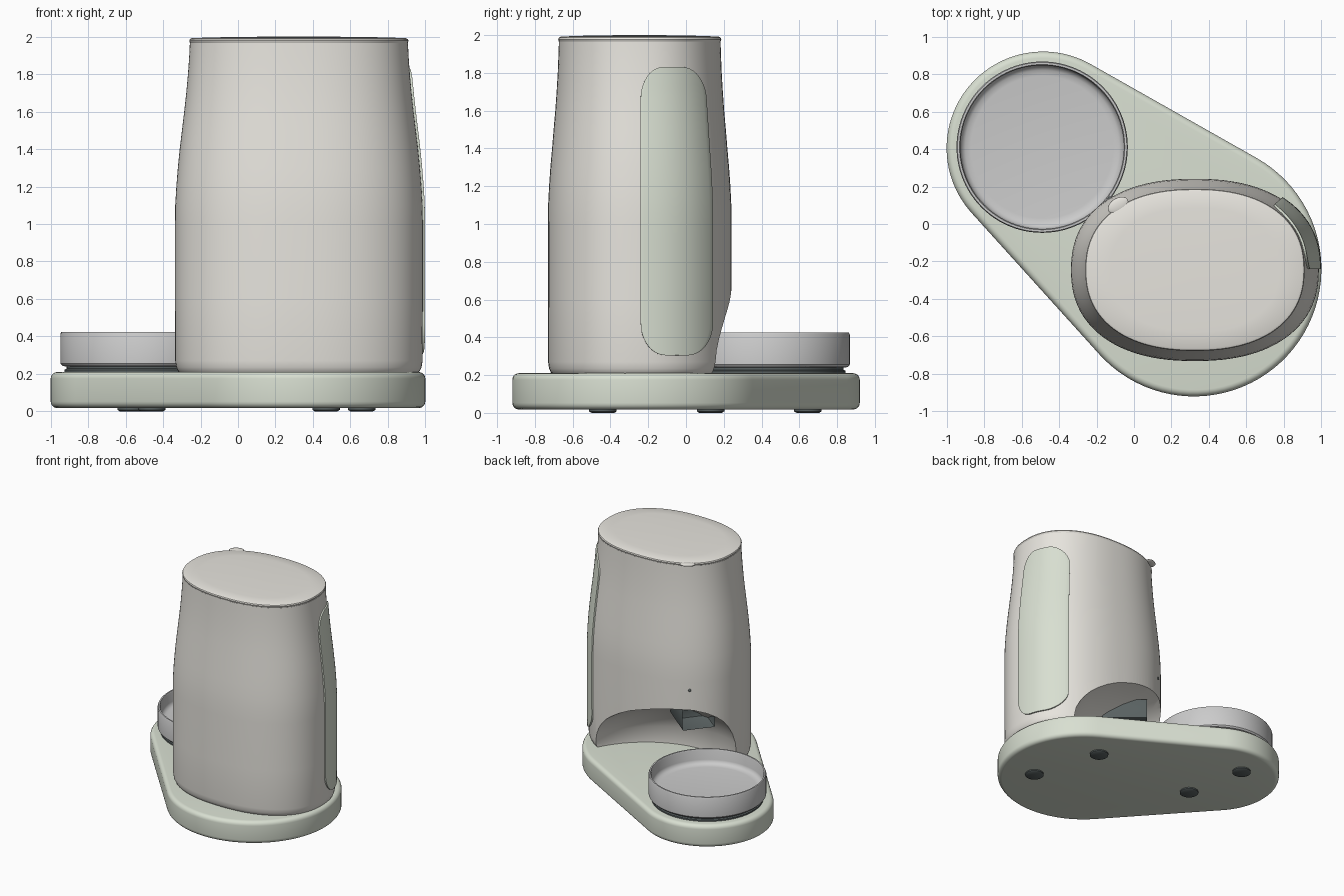
import bpy, bmesh
from math import sin, cos, pi, atan2, asin, hypot, radians
from mathutils import Matrix, Vector

if "Cube" in bpy.data.objects:
    bpy.data.objects.remove(bpy.data.objects["Cube"])


def material(name, r, g, b):
    m = bpy.data.materials.new(name)
    m.diffuse_color = (r, g, b, 1)
    m.use_nodes = True
    m.node_tree.nodes["Principled BSDF"].inputs["Base Color"].default_value = m.diffuse_color
    return m


BEIGE = material("warm_beige", 0.80, 0.78, 0.73)
GREEN = material("sage_green", 0.69, 0.74, 0.64)
STEEL = material("steel_grey", 0.62, 0.62, 0.63)
DARK = material("dark_rubber", 0.10, 0.12, 0.12)


def finish(name, bm, mat, bevel=0, segs=4):
    bmesh.ops.recalc_face_normals(bm, faces=bm.faces)
    me = bpy.data.meshes.new(name)
    bm.to_mesh(me)
    bm.free()
    ob = bpy.data.objects.new(name, me)
    bpy.context.collection.objects.link(ob)
    me.materials.append(mat)
    if bevel:
        md = ob.modifiers.new("bevel", 'BEVEL')
        md.width, md.segments, md.limit_method = bevel, segs, 'ANGLE'
    return ob


def activate(ob):
    bpy.ops.object.select_all(action='DESELECT')
    ob.select_set(True)
    bpy.context.view_layer.objects.active = ob


def smooth(ob, angle=35):
    activate(ob)
    for md in list(ob.modifiers):
        bpy.ops.object.modifier_apply(modifier=md.name)
    bpy.ops.object.shade_smooth_by_angle(angle=radians(angle))


def loft(rings):
    """Skin a list of closed rings and cap both ends."""
    bm = bmesh.new()
    vs = [[bm.verts.new(p) for p in ring] for ring in rings]
    n = len(vs[0])
    for a, b in zip(vs, vs[1:]):
        for i in range(n):
            j = (i + 1) % n
            bm.faces.new((a[i], a[j], b[j], b[i]))
    bm.faces.new(vs[0][::-1])
    bm.faces.new(vs[-1])
    return bm


def lathe(profile, cx, cy, n=96):
    return loft([[(cx + r * cos(2 * pi * i / n), cy + r * sin(2 * pi * i / n), z)
                  for i in range(n)] for r, z in profile])


# Oval cross-section shared by the body, lid and side panel
CX, CY, EXP = 0.325, -0.245, 2.3


def oval(hx, hy, z, n=112):
    pts = []
    for i in range(n):
        c, s = cos(2 * pi * i / n), sin(2 * pi * i / n)
        k = (abs(c) ** EXP + abs(s) ** EXP) ** (-1 / EXP)
        pts.append((CX + hx * c * k, CY + hy * s * k, z))
    return pts


# Base: hull of a small circle (bowl) and a large circle (body)
A, RA = Vector((-0.485, 0.405)), 0.515
B, RB = Vector((0.32, -0.24)), 0.68
d = B - A
phi, beta = atan2(d.y, d.x), asin((RB - RA) / d.length)
half = pi / 2 + beta
outline = []
for c, r, start, sweep in ((B, RB, phi - half, 2 * half), (A, RA, phi + half, 2 * pi - 2 * half)):
    for i in range(49):
        t = start + sweep * i / 48
        outline.append((c.x + r * cos(t), c.y + r * sin(t)))
base = finish("base", loft([[(x, y, z) for x, y in outline] for z in (0.018, 0.21)]), GREEN, 0.035, 5)
smooth(base)

# Feet
for i, (x, y) in enumerate(((0.66, -0.44), (0.47, 0.13), (-0.46, 0.13), (-0.57, 0.645))):
    smooth(finish(f"foot_{i + 1}", lathe([(0.06, 0), (0.073, 0.008), (0.073, 0.03)], x, y, 32), DARK))

# Bowl and the ring it rests on
bowl = [(0.43, 0.24), (0.447, 0.243), (0.457, 0.255), (0.457, 0.415), (0.452, 0.425), (0.441, 0.425),
        (0.436, 0.415), (0.436, 0.335), (0.428, 0.315), (0.41, 0.302), (0.38, 0.298)]
smooth(finish("bowl", lathe(bowl, -0.49, 0.41), STEEL))
smooth(finish("bowl_ring", lathe([(0.435, 0.2), (0.435, 0.222), (0.425, 0.228), (0.425, 0.245)], -0.49, 0.41), DARK))

# Body: half widths in x and y by height
PROFILE = [(0.205, 0.635, 0.462), (0.215, 0.645, 0.471), (0.235, 0.654, 0.48), (0.27, 0.66, 0.485),
           (0.6, 0.661, 0.486), (1.0, 0.661, 0.486), (1.1, 0.66, 0.485), (1.2, 0.654, 0.48), (1.3, 0.646, 0.473),
           (1.4, 0.636, 0.464), (1.5, 0.624, 0.456), (1.6, 0.612, 0.447), (1.7, 0.601, 0.44),
           (1.8, 0.592, 0.434), (1.9, 0.585, 0.43), (1.965, 0.582, 0.428)]
body = finish("body", loft([oval(hx, hy, z) for z, hx, hy in PROFILE]), BEIGE)

# Scoop hollowed out of the body behind the bowl
dome = [(0.8, 0.15), (0.8, 0.25), (0.78, 0.37), (0.75, 0.44), (0.71, 0.5), (0.66, 0.555), (0.6, 0.6),
        (0.52, 0.645), (0.42, 0.685), (0.3, 0.71), (0.15, 0.728), (0.01, 0.733)]
bm = lathe(dome, 0.03, 0.5)
for v in bm.verts:
    v.co.z -= 0.2 * (v.co.x - 0.25) * (v.co.z - 0.15) / 0.58
cutter = finish("scoop_cutter", bm, BEIGE)
cutter.hide_render = True
md = body.modifiers.new("scoop", 'BOOLEAN')
md.operation, md.solver, md.object = 'DIFFERENCE', 'EXACT', cutter
smooth(body, 32)
bpy.data.objects.remove(cutter)

# Food chute in the scoop: open-fronted dark box facing the bowl
bm = bmesh.new()
bmesh.ops.create_cube(bm, size=1, matrix=Matrix.Diagonal((0.36, 0.26, 0.17, 1)))
bm.faces.ensure_lookup_table()
front = max(bm.faces, key=lambda f: f.calc_center_median().x)
bmesh.ops.inset_region(bm, faces=[front], thickness=0.018)
bmesh.ops.translate(bm, verts=front.verts, vec=(-0.2, 0, 0))
out = Vector((-0.78, 0.63, 0))
bm.transform(Matrix.Translation(Vector((-0.13, 0.01, 0.635)) - out * 0.18)
             @ Matrix.Rotation(atan2(out.y, out.x), 4, 'Z'))
smooth(finish("food_chute", bm, DARK, 0.008, 2))

# Sensor dot above the chute
bm = bmesh.new()
bmesh.ops.create_uvsphere(bm, u_segments=16, v_segments=8, radius=0.012,
                          matrix=Matrix.Translation((-0.13, 0.135, 0.93)))
smooth(finish("sensor_dot", bm, DARK))

# Lid with a gentle dome and a small lifting tab
lid = [(0.575, 0.425, 1.96), (0.582, 0.429, 1.968), (0.585, 0.432, 1.978), (0.581, 0.428, 1.987),
       (0.57, 0.418, 1.992), (0.45, 0.33, 1.996), (0.25, 0.18, 1.999), (0.05, 0.04, 2.0)]
smooth(finish("lid", loft([oval(*p) for p in lid]), BEIGE))
bm = bmesh.new()
bmesh.ops.create_uvsphere(bm, u_segments=24, v_segments=12, radius=1,
                          matrix=Matrix.Translation((-0.085, 0.1, 1.983)) @ Matrix.Rotation(radians(32), 4, 'Z')
                          @ Matrix.Diagonal((0.06, 0.038, 0.011, 1)))
smooth(finish("lid_tab", bm, BEIGE), 60)


# Side panel wrapped on the right flank
def half_widths(z):
    for (z0, a0, b0), (z1, a1, b1) in zip(PROFILE, PROFILE[1:]):
        if z <= z1:
            t = (z - z0) / (z1 - z0)
            return a0 + (a1 - a0) * t, b0 + (b1 - b0) * t


Z0, Z1, CORNER, COLS = 0.305, 1.83, 0.17, 20
levels = [CORNER * (1 - cos(pi / 2 * i / 10)) for i in range(11)]
zs = [Z0 + h for h in levels] + [Z0 + CORNER + (Z1 - Z0 - 2 * CORNER) * i / 16 for i in range(1, 16)]
zs += [Z1 - h for h in reversed(levels)]
bm = bmesh.new()
rows = []
for z in zs:
    hx, hy = half_widths(z)
    h = max(0, CORNER - min(z - Z0, Z1 - z))
    w = 0.187 - 0.13 * (1 - (max(0, 1 - (h / CORNER) ** 2)) ** 0.5)
    row = []
    for j in range(COLS + 1):
        y = (0.192 + w * (2 * j / COLS - 1)) * hy / 0.486
        x = hx * (1 - (abs(y) / hy) ** EXP) ** (1 / EXP)
        row.append(bm.verts.new((CX + x, CY + y, z)))
    rows.append(row)
for a, b in zip(rows, rows[1:]):
    for j in range(COLS):
        bm.faces.new((a[j], a[j + 1], b[j + 1], b[j]))
panel = finish("side_panel", bm, GREEN)
md = panel.modifiers.new("thickness", 'SOLIDIFY')
md.thickness, md.offset = 0.024, 0
md = panel.modifiers.new("bevel", 'BEVEL')
md.width, md.segments, md.limit_method, md.angle_limit = 0.005, 2, 'ANGLE', radians(50)
smooth(panel)
